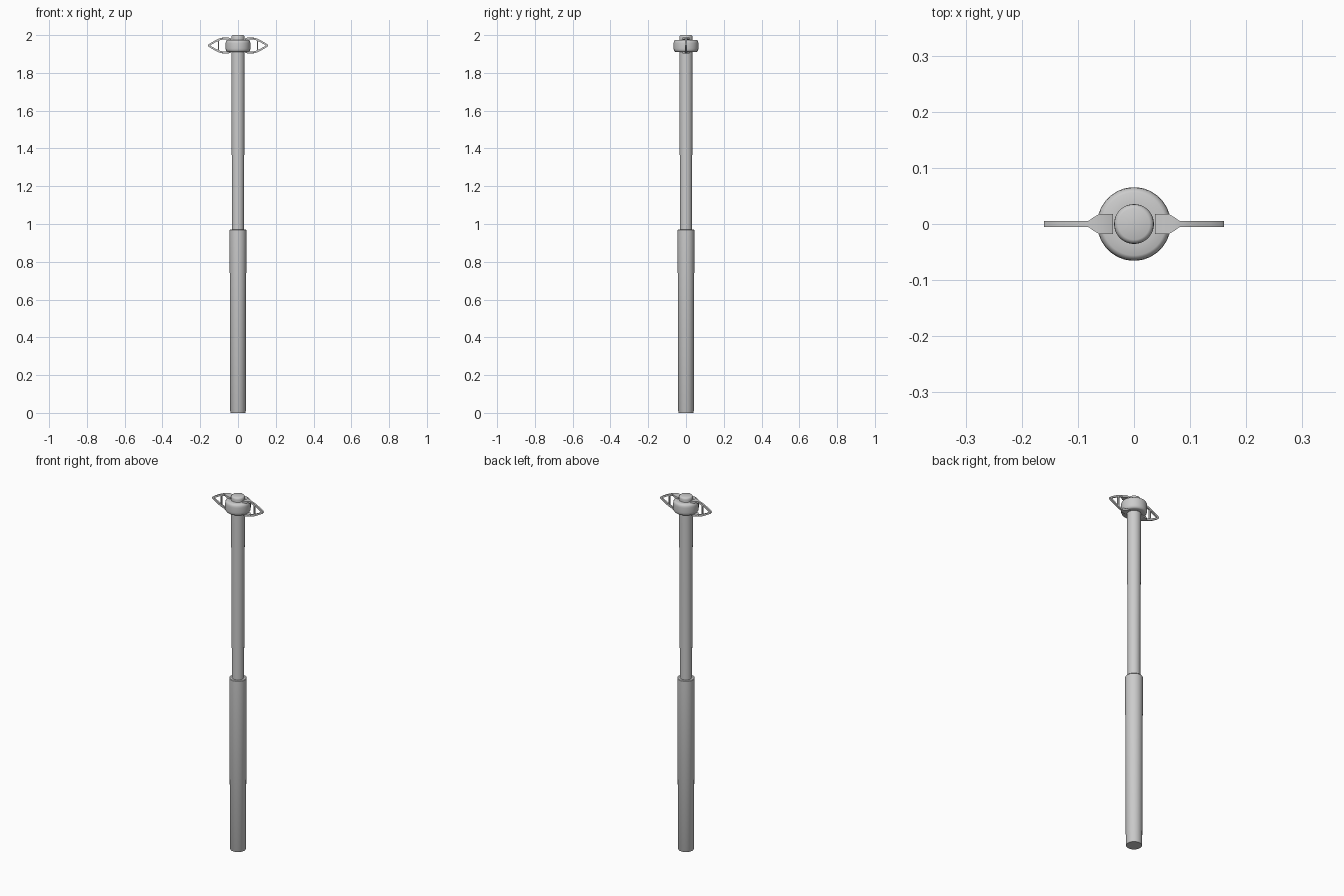
import bpy, bmesh, math

if "Cube" in bpy.data.objects:
    bpy.data.objects.remove(bpy.data.objects["Cube"])

SEG = 48
ZC = 1.945  # mid height of collar and wings


def smooth(obj, angle=35):
    bpy.ops.object.select_all(action='DESELECT')
    obj.select_set(True)
    bpy.context.view_layer.objects.active = obj
    bpy.ops.object.shade_smooth_by_angle(angle=math.radians(angle))


def new_object(name, bm):
    bmesh.ops.recalc_face_normals(bm, faces=bm.faces[:])
    me = bpy.data.meshes.new(name)
    bm.to_mesh(me)
    bm.free()
    obj = bpy.data.objects.new(name, me)
    bpy.context.collection.objects.link(obj)
    return obj


def lathe(name, profile, closed=False):
    """Turn (radius, z) points around z; open profiles get end caps."""
    bm = bmesh.new()
    rings = [[bm.verts.new((r * math.cos(2 * math.pi * i / SEG),
                            r * math.sin(2 * math.pi * i / SEG), z))
              for i in range(SEG)] for r, z in profile]
    pairs = list(zip(rings, rings[1:]))
    if closed:
        pairs.append((rings[-1], rings[0]))
    for a, b in pairs:
        for i in range(SEG):
            j = (i + 1) % SEG
            bm.faces.new((a[i], a[j], b[j], b[i]))
    if not closed:
        bm.faces.new(rings[0])
        bm.faces.new(rings[-1])
    obj = new_object(name, bm)
    smooth(obj)
    return obj


def band(name, path):
    """Rectangular strip through (x, z_outer, x_inner, z_inner, half_width)."""
    bm = bmesh.new()
    rings = [[bm.verts.new(p) for p in ((xo, -w, zo), (xo, w, zo),
                                        (xi, w, zi), (xi, -w, zi))]
             for xo, zo, xi, zi, w in path]
    for a, b in zip(rings, rings[1:]):
        for i in range(4):
            j = (i + 1) % 4
            bm.faces.new((a[i], a[j], b[j], b[i]))
    bm.faces.new(rings[0])
    bm.faces.new(rings[-1])
    obj = new_object(name, bm)
    obj.location.z = ZC
    m = obj.modifiers.new("mirror", 'MIRROR')
    m.use_axis = (True, False, True)
    m.merge_threshold = 0.0002
    smooth(obj, 30)
    return obj


# Handle sleeve, slightly wider towards its top
lathe("grip_sleeve", [(0.0395, 0), (0.041, 0.003), (0.0445, 0.967), (0.042, 0.97)])

# Shaft with rounded top
lathe("shaft", [(0.031, 0.9), (0.0355, 1.90), (0.0355, 1.988), (0.0345, 1.994),
                (0.032, 1.998), (0.028, 2.0)])

# Collar ring around the shaft
lathe("collar", [(0.034, 1.911), (0.056, 1.911), (0.061, 1.914), (0.0645, 1.921),
                 (0.0655, 1.93), (0.0655, 1.957), (0.0645, 1.965),
                 (0.061, 1.972), (0.056, 1.975), (0.034, 1.975)], closed=True)

# Wing frames: wide pads clamp the collar, then narrow and run to the tip
band("wing_frame", [
    (0.037, 0.037, 0.037, 0.029, 0.018),
    (0.048, 0.041, 0.048, 0.029, 0.018),
    (0.062, 0.043, 0.061, 0.032, 0.018),
    (0.072, 0.043, 0.071, 0.033, 0.012),
    (0.082, 0.042, 0.080, 0.032, 0.005),
    (0.097, 0.038, 0.094, 0.028, 0.005),
    (0.115, 0.030, 0.111, 0.021, 0.005),
    (0.135, 0.019, 0.130, 0.011, 0.005),
    (0.155, 0.007, 0.147, 0.001, 0.005),
    (0.160, 0.000, 0.148, 0.000, 0.005)])

# Upright bar across each wing
band("wing_bar", [
    (0.108, 0.028, 0.099, 0.030, 0.005),
    (0.107, 0.018, 0.100, 0.018, 0.005),
    (0.107, 0.000, 0.100, 0.000, 0.005)])
